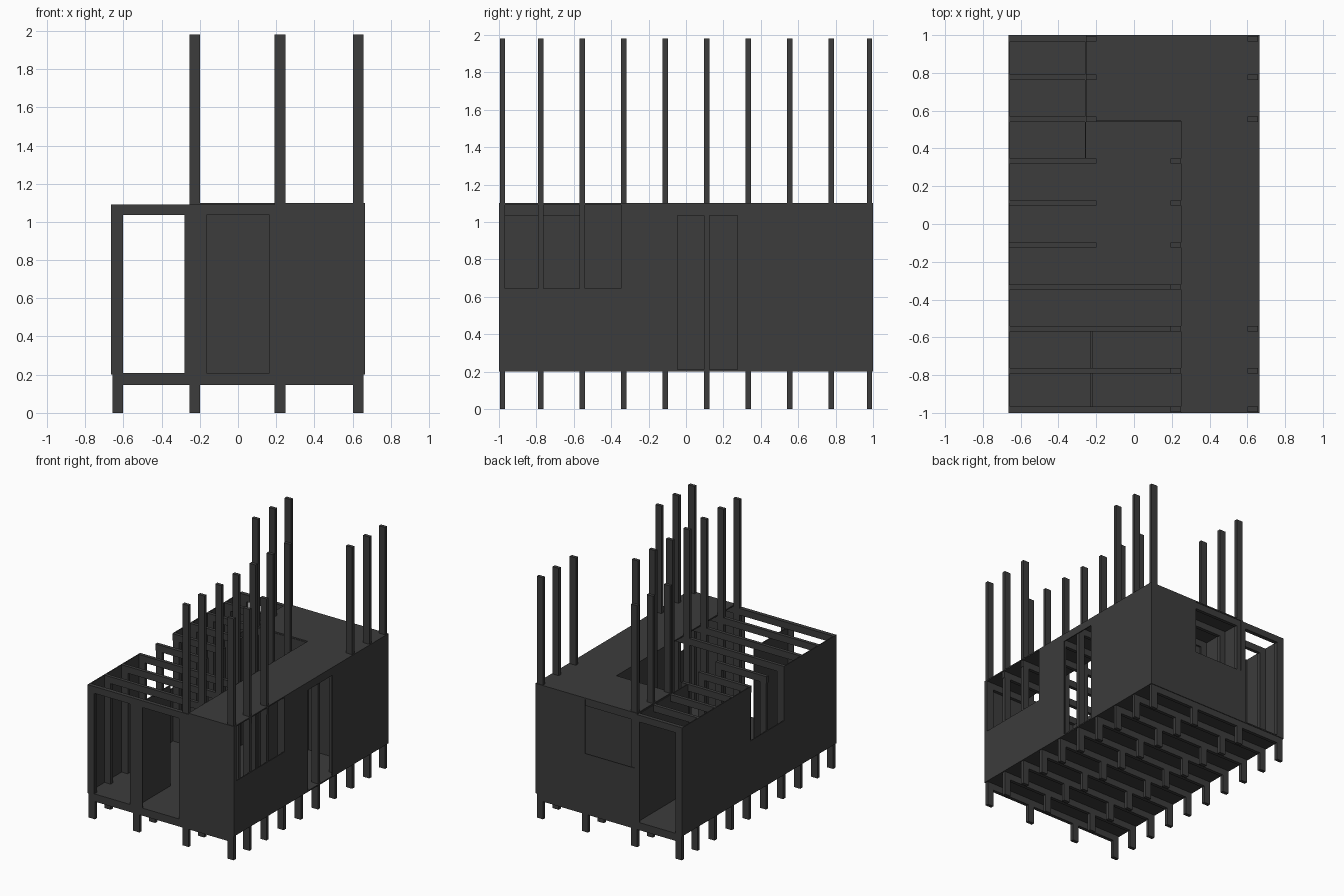
import bpy, bmesh
from mathutils import Matrix, Vector

if "Cube" in bpy.data.objects:
    bpy.data.objects.remove(bpy.data.objects["Cube"])

mat = bpy.data.materials.new("dark_grey")
mat.diffuse_color = (0.045, 0.045, 0.045, 1)
mat.use_nodes = True
mat.node_tree.nodes["Principled BSDF"].inputs["Base Color"].default_value = mat.diffuse_color


def build(name, boxes):
    """One object made of boxes (x0, x1, y0, y1, z0, z1)."""
    bm = bmesh.new()
    for x0, x1, y0, y1, z0, z1 in boxes:
        m = Matrix.Translation(((x0 + x1) / 2, (y0 + y1) / 2, (z0 + z1) / 2))
        m = m @ Matrix.Diagonal(Vector((x1 - x0, y1 - y0, z1 - z0, 1)))
        bmesh.ops.create_cube(bm, size=1, matrix=m)
    me = bpy.data.meshes.new(name)
    bm.to_mesh(me)
    bm.free()
    me.materials.append(mat)
    ob = bpy.data.objects.new(name, me)
    bpy.context.collection.objects.link(ob)


def panel(a0, a1, z0, z1, openings):
    """Split a wall into (a0, a1, z0, z1) pieces around its openings."""
    out, a = [], a0
    for o0, o1, b, t in sorted(openings):
        if o0 > a:
            out.append((a, o0, z0, z1))
        if b > z0:
            out.append((o0, o1, z0, b))
        if t < z1:
            out.append((o0, o1, t, z1))
        a = o1
    if a < a1:
        out.append((a, a1, z0, z1))
    return out


def wall_x(name, y0, y1, pieces):
    build(name, [(a, b, y0, y1, c, d) for a, b, c, d in pieces])


def wall_y(name, x0, x1, pieces):
    build(name, [(x0, x1, a, b, c, d) for a, b, c, d in pieces])


W, L = 0.665, 1.0
FLOOR, BEAM, TOP, TALL = 0.21, 1.035, 1.09, 1.98
ROWS = [-0.981, -0.777, -0.555, -0.333, -0.111, 0.111, 0.333, 0.555, 0.777, 0.981]
HX, HY = 0.028, 0.014

# posts: four columns of feet, some rising to the beams or the upper storey
for name, x in (("left_posts", -0.63), ("inner_left_posts", -0.226),
                ("inner_right_posts", 0.22), ("right_posts", 0.629)):
    boxes = []
    for i, y in enumerate(ROWS):
        if name == "left_posts":
            h = TOP
        elif name == "inner_left_posts":
            h = 0.2 if i < 4 else (TOP if i < 7 else TALL)
        elif name == "inner_right_posts":
            h = TALL if i < 7 else 0.2
        else:
            h = TALL if i < 3 or i > 6 else TOP
        boxes.append((x - HX, x + HX, y - HY, y + HY, 0, h))
    build(name, boxes)

# floor joists and floor plate
build("floor_joists", [(-0.657, 0.657, y - HY, y + HY, 0.145, 0.2) for y in ROWS])
build("floor_plate", [(-W, W, -L, L, 0.2, FLOOR)])

# upper beams, interrupted at the stairwell
beams = []
for i, y in enumerate(ROWS):
    spans = [(-0.662, -0.198), (0.192, 0.66)] if 4 <= i <= 6 else [(-0.662, 0.66)]
    beams += [(a, b, y - HY, y + HY, BEAM, TOP) for a, b in spans]
build("upper_beams", beams)

# L-shaped upper floor
build("upper_floor", [(0.25, W, -L, L, TOP, 1.1), (-0.255, 0.25, 0.545, L, TOP, 1.1)])

# outer walls
wall_x("front_wall", -L, -0.993, panel(-W, W, 0.2, TOP, [
    (-0.605, -0.28, FLOOR, BEAM), (-0.165, 0.165, FLOOR, BEAM)]))
wall_x("back_wall", 0.993, L, panel(-W, W, 0.2, TOP, [
    (-0.605, -0.28, FLOOR, BEAM), (-0.235, 0.215, 0.645, TOP)]))
wall_y("right_wall", 0.657, W, panel(-L, L, 0.2, TOP, [
    (-0.967, -0.347, 0.645, TOP), (-0.045, 0.275, FLOOR, BEAM)]))
wall_y("left_wall", -W, -0.657, panel(-L, L, 0.2, TOP, [
    (-0.319, 0.111, 0.645, TOP)]))

# inner walls
wall_y("front_room_wall", -0.229, -0.221, [(-L + 0.005, -0.557, FLOOR, BEAM)])
wall_y("back_room_side_wall", -0.26, -0.253, [(0.34, 0.995, FLOOR, TOP)])
wall_x("back_room_wall", 0.548, 0.556, [(-0.255, 0.66, FLOOR, TOP)])
wall_y("stair_wall", 0.25, 0.257, [(-0.111, 0.548, FLOOR, TOP)])
